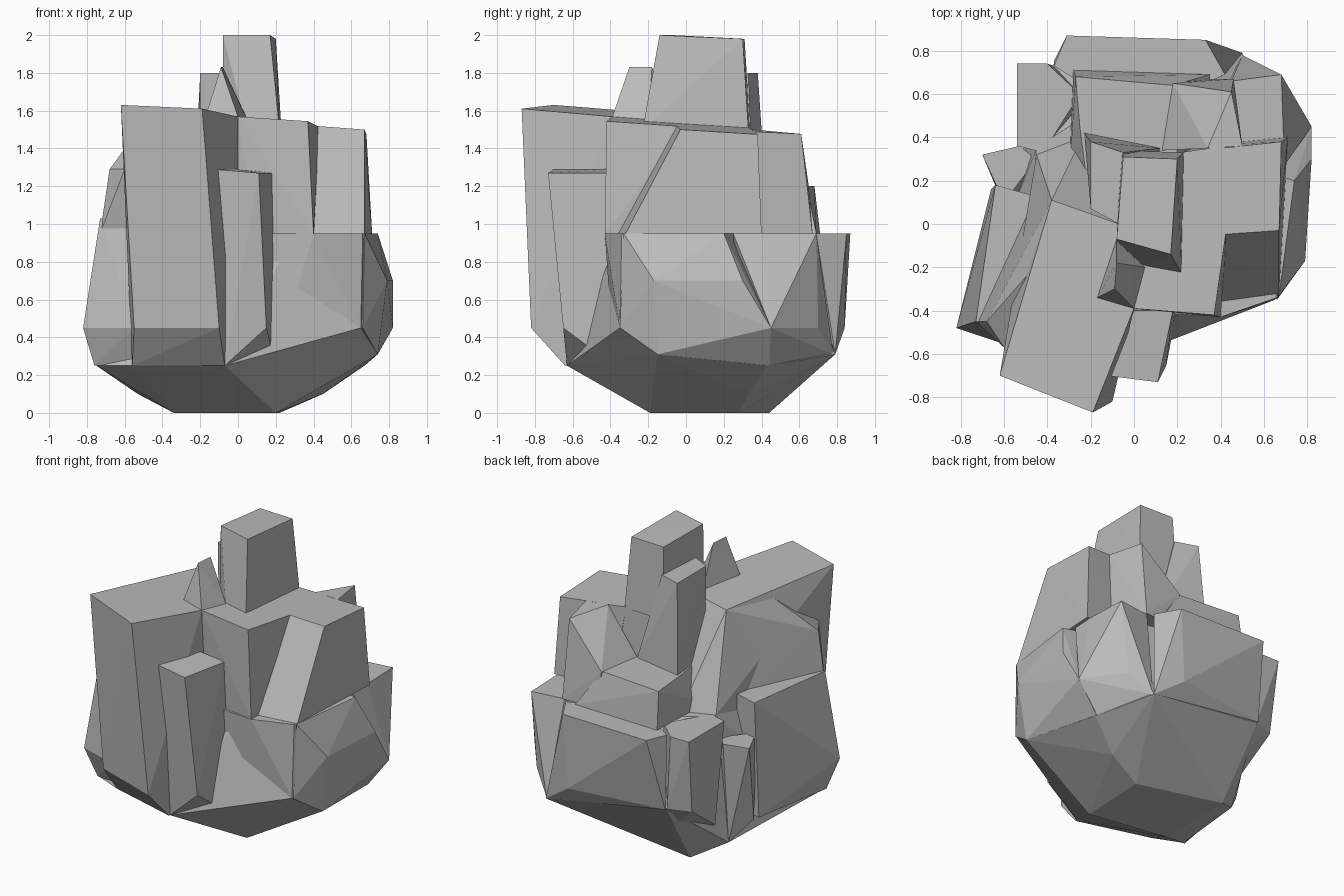
import bpy
import bmesh

# Remove the default object
default_object = bpy.data.objects.get("Cube")
if default_object:
    bpy.data.objects.remove(default_object)

# One plain stone colour
stone = bpy.data.materials.new("stone_grey")
stone.use_nodes = True
stone_colour = (.5, .5, .5, 1)
stone.diffuse_color = stone_colour
stone.node_tree.nodes["Principled BSDF"].inputs["Base Color"].default_value = stone_colour

# Heights shared by several blocks
ground = 0
toe = .1
keel = .25
hip = .31
waist = .45
belly = .7
ledge = .95
shelf = 1.2
step = 1.29
spire_top = 2


def ring(height, *corners):
    """Corners of a level outline."""
    return [(x, y, height) for x, y in corners]


def plateau(*corners):
    """Corners on the gently tilted top surface shared by the large blocks."""
    return [(x, y, 1.545 - .07 * x - .06 * y) for x, y in corners]


def chunk(name, *outlines):
    """Convex flat-faced boulder wrapped around stacked outlines."""
    mesh = bpy.data.meshes.new(name)
    bm = bmesh.new()
    for outline in outlines:
        for corner in outline:
            bm.verts.new(corner)
    result = bmesh.ops.convex_hull(bm, input=bm.verts)
    loose = {item for item in result["geom_interior"] + result["geom_unused"]
             if isinstance(item, bmesh.types.BMVert)}
    bmesh.ops.delete(bm, geom=list(loose), context="VERTS")
    bmesh.ops.recalc_face_normals(bm, faces=bm.faces)
    bm.to_mesh(mesh)
    bm.free()
    mesh.materials.append(stone)
    boulder = bpy.data.objects.new(name, mesh)
    bpy.context.collection.objects.link(boulder)


# Tapered foot that ties all the blocks together
chunk("rock_base",
      ring(ground, (-.34, -.1), (.2, -.19), (.22, .28), (-.34, .44)),
      ring(toe, (-.53, .3), (.45, .33)),
      ring(keel, (-.56, -.5), (-.07, -.63), (.2, -.37), (.67, .43), (-.75, -.42)),
      ring(hip, (.74, -.15), (.5, .79)),
      ring(waist, (-.37, .74), (.65, -.35)),
      ring(ledge, (-.5, -.3), (.3, -.35), (.6, .5), (0, .65), (-.45, .35)))

# Large slab at the front
chunk("front_slab",
      plateau((-.62, -.7), (-.19, -.87), (0, -.39), (-.07, 0), (-.38, .11)),
      ring(ledge, (-.45, .32), (-.24, .4)),
      ring(waist, (-.55, -.66), (-.1, -.82), (0, -.3)),
      ring(keel, (-.56, -.5), (-.07, -.64), (-.2, 0)))

# Narrow column standing in front
chunk("front_column",
      ring(step, (-.13, -.7), (0, -.4)),
      ring(step - .02, (.11, -.73), (.18, -.4)),
      ring(waist, (.15, -.65)),
      ring(keel, (-.07, -.63), (.2, -.38), (0, -.3)))

# Main block, with the stepped notch left open at its corner
chunk("main_block",
      plateau((0, -.39), (.37, -.42), (.43, 0), (.42, .36), (0, .3)),
      ring(ledge, (.4, -.43)),
      ring(keel, (.2, -.37), (0, -.3), (0, .3), (.4, .3)))
chunk("notch_wall",
      plateau((.38, -.05), (.67, -.03), (.68, .38), (.22, .33)),
      ring(ledge, (.38, -.36), (.67, -.32), (.71, .4), (.3, .36)))
chunk("notch_ledge",
      ring(ledge, (0, -.4), (.4, -.43), (.66, -.34), (.6, .2), (.2, .2)),
      ring(waist, (.65, -.35)),
      ring(keel, (.2, -.38), (.4, .2)),
      ring(hip, (.74, -.15)))

# Bulging side with broad facets
chunk("side_bulge",
      ring(ledge, (.67, -.33), (.74, .2), (.4, .3)),
      ring(belly, (.79, -.17), (.82, .3)),
      ring(waist, (.82, .45), (.66, -.35)),
      ring(hip, (.74, -.15)),
      ring(keel, (.67, .44), (.3, .2)))
chunk("rear_corner",
      ring(ledge, (.45, .66), (.68, .69), (.69, .4), (.68, .25), (.3, .4)),
      ring(waist, (.82, .45), (.63, .7)),
      ring(hip, (.5, .78)),
      ring(keel, (.67, .43), (.2, .3)))

# Outer flank stepping down beside the slab
chunk("flank_upper",
      plateau((-.38, .11), (-.46, -.2)),
      ring(step, (-.68, -.45), (-.6, -.57), (-.47, -.25)),
      ring(ledge, (-.73, -.45), (-.46, .14), (-.4, .1), (-.5, -.5)))
chunk("flank_lower",
      ring(ledge + .08, (-.73, -.45), (-.64, .18), (-.46, .13), (-.5, -.5)),
      ring(waist, (-.82, -.48), (-.55, -.57)),
      ring(keel, (-.76, -.42), (-.56, -.47), (-.66, .16), (-.4, .1)))
chunk("flank_stub",
      ring(.79, (-.7, .32), (-.53, .36), (-.45, .3), (-.6, .1)),
      ring(toe, (-.53, .3)),
      ring(keel, (-.65, .2), (-.4, .1)))

# Stepped blocks at the rear
chunk("rear_column",
      ring(ledge, (-.54, .74), (-.4, .74), (-.25, .6), (-.42, .33), (-.54, .36)),
      ring(waist, (-.52, .68), (-.37, .73)),
      ring(keel, (-.5, .4), (-.3, .6), (-.2, .3)))
chunk("rear_shelf",
      ring(shelf, (-.25, .45), (-.27, .68), (.18, .64), (.2, .3), (-.2, .06)),
      ring(ledge, (-.28, .71), (.35, .69), (.3, .2), (-.3, .2)))
chunk("rear_shoulder",
      plateau((.34, .35), (.45, .61), (.5, .36)),
      ring(shelf, (.18, .65), (.13, .34)),
      ring(ledge, (.2, .66), (.46, .67), (.5, .36)))
chunk("rear_foot",
      ring(ledge, (-.37, .73), (-.31, .87), (.33, .85), (.42, .69), (0, .5)),
      ring(waist, (-.37, .75), (.3, .84)),
      ring(hip, (.5, .79), (0, .6)))

# Spire and the splinters beside it
chunk("spire",
      ring(spire_top, (-.08, -.07), (.17, -.14)),
      ring(spire_top - .02, (.2, .3), (-.05, .31)),
      ring(1.5, (.05, -.2), (.22, -.23), (.23, .33), (-.06, .34), (-.08, -.08)))
chunk("small_splinter",
      ring(1.83, (-.08, -.18), (-.09, -.3)),
      plateau((-.17, -.34), (0, -.39), (.05, -.2), (-.08, -.07)))
chunk("rear_splinter",
      ring(1.8, (-.2, .07), (-.2, .38), (-.05, .33), (-.07, 0)),
      ring(shelf, (-.2, .08), (-.23, .42), (.12, .35), (0, 0)))
